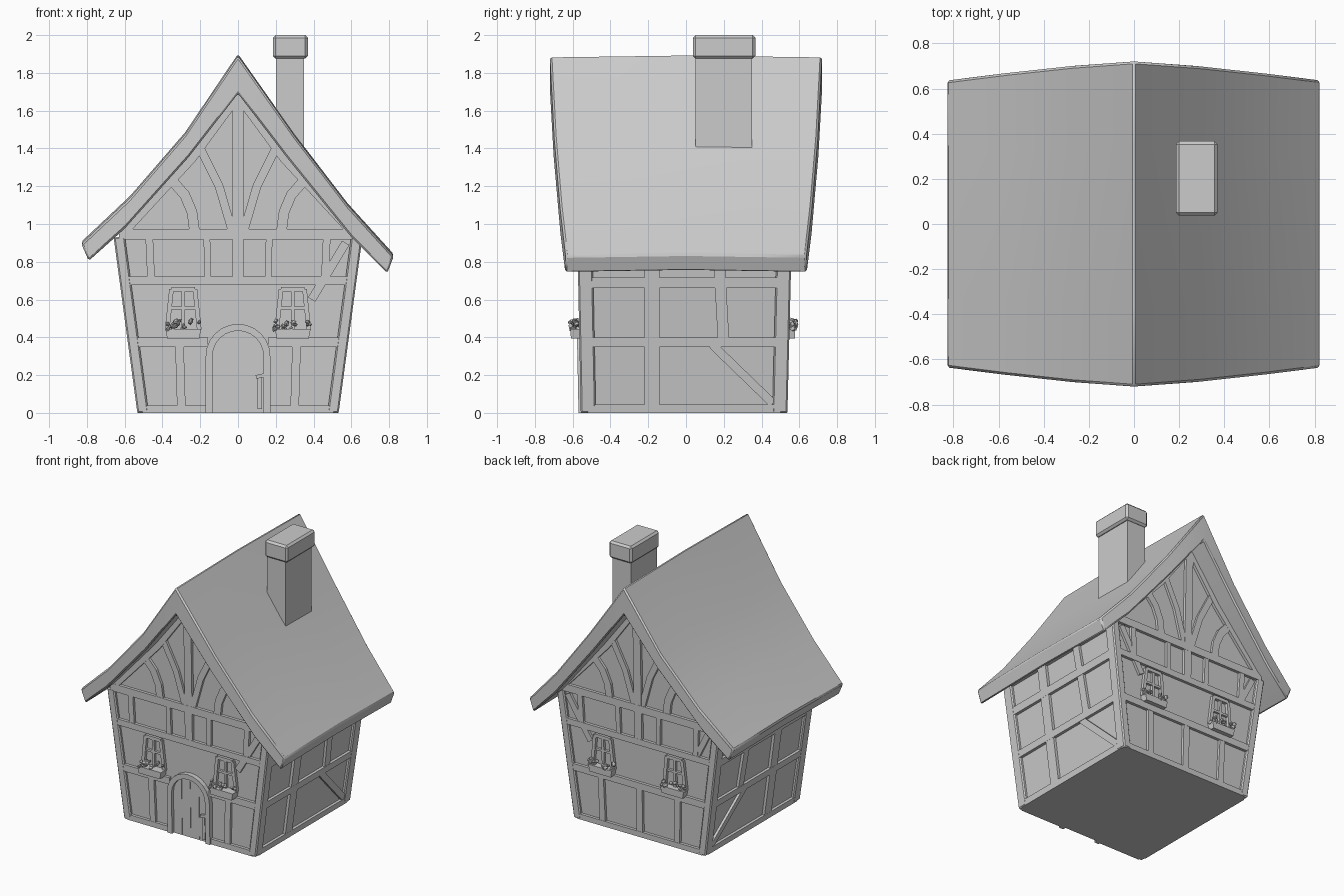
import bpy, bmesh, math, random
from mathutils import Vector, Matrix

random.seed(4)
cube = bpy.data.objects.get("Cube")
if cube:
    bpy.data.objects.remove(cube, do_unlink=True)

grey = bpy.data.materials.new("plain_grey")
grey.use_nodes = True
grey.diffuse_color = (0.6, 0.6, 0.6, 1)
grey.node_tree.nodes["Principled BSDF"].inputs["Base Color"].default_value = (0.6, 0.6, 0.6, 1)


def finish(name, bm, bevel=0):
    bmesh.ops.recalc_face_normals(bm, faces=bm.faces)
    mesh = bpy.data.meshes.new(name)
    bm.to_mesh(mesh)
    bm.free()
    mesh.materials.append(grey)
    ob = bpy.data.objects.new(name, mesh)
    bpy.context.collection.objects.link(ob)
    if bevel:
        mod = ob.modifiers.new("soft_edges", "BEVEL")
        mod.width = bevel
        mod.segments = 1
        mod.limit_method = "ANGLE"
    return ob


# Leaning wall surfaces: u runs along the wall, d goes inward
def half_width(z):
    return 0.533 + 0.135 * z


def front(u, z, d):
    return Vector((u, -(0.557 + 0.02 * z) + d, z))


def back(u, z, d):
    return Vector((u, 0.537 + 0.025 * z - d, z))


def side_wall(sign):
    return lambda u, z, d: Vector((sign * (half_width(z) - d), u, z))


def plate(bm, wall, pts, top=0.0, base=0.03):
    """Extrude an outline lying on a wall."""
    outer = [bm.verts.new(wall(u, z, top)) for u, z in pts]
    inner = [bm.verts.new(wall(u, z, base)) for u, z in pts]
    bm.faces.new(outer)
    bm.faces.new(inner[::-1])
    n = len(pts)
    for i in range(n):
        j = (i + 1) % n
        bm.faces.new((outer[i], inner[i], inner[j], outer[j]))


def beam(bm, wall, path, width, top=0.0, base=0.03):
    """Timber following a path on a wall."""
    path = [Vector(p) for p in path]
    left, right = [], []
    for i, p in enumerate(path):
        t = (path[min(i + 1, len(path) - 1)] - path[max(i - 1, 0)]).normalized()
        n = Vector((-t.y, t.x)) * width / 2
        left.append(p + n)
        right.append(p - n)
    for i in range(len(path) - 1):
        plate(bm, wall, [left[i], left[i + 1], right[i + 1], right[i]], top, base)


# Plaster body
bm = bmesh.new()
half = [(half_width(0) - 0.022, 0), (half_width(0.92) - 0.022, 0.92), (0.26, 1.42)]
outline = half + [(0, 1.76)] + [(-x, z) for x, z in reversed(half)]
rings = [[bm.verts.new(w(x, z, 0.022)) for x, z in outline] for w in (front, back)]
for ring in rings:
    bm.faces.new(ring)
for i in range(len(outline)):
    j = (i + 1) % len(outline)
    bm.faces.new((rings[0][i], rings[0][j], rings[1][j], rings[1][i]))
finish("plaster_walls", bm)

# Corner posts
bm = bmesh.new()
for sx in (-1, 1):
    for wall in (front, back):
        rows = []
        for z in (0, 0.93):
            w, y = half_width(z), wall(0, z, 0).y
            yi = y - math.copysign(0.08, y)
            rows.append([bm.verts.new((sx * a, b, z)) for a, b in
                         ((w, y), (w - 0.06, y), (w - 0.06, yi), (w, yi))])
        bm.faces.new(rows[0])
        bm.faces.new(rows[1])
        for i in range(4):
            j = (i + 1) % 4
            bm.faces.new((rows[0][i], rows[0][j], rows[1][j], rows[1][i]))
finish("corner_posts", bm, 0.008)

# Gable timbers, front and back
for name, wall in (("front_timbers", front), ("back_timbers", back)):
    bm = bmesh.new()
    for z, w in ((0.02, 0.04), (0.375, 0.05), (0.7, 0.045), (0.945, 0.055)):
        x = half_width(z) - 0.03
        if wall is front and z < 0.5:
            for s in (-1, 1):
                beam(bm, wall, [(s * 0.16, z), (s * x, z)], w, 0.001)
        else:
            beam(bm, wall, [(-x, z), (x, z)], w, 0.001)
    beam(bm, wall, [(0, 0.72), (0, 1.72)], 0.06, 0.002)
    for s in (-1, 1):
        beam(bm, wall, [(s * 0.3, 0.03), (s * 0.31, 0.36)], 0.045, 0.003)
        beam(bm, wall, [(s * 0.46, 0.71), (s * 0.47, 0.93)], 0.04, 0.003)
        beam(bm, wall, [(s * 0.16, 0.71), (s * 0.165, 0.93)], 0.035, 0.003)
        # curved braces and leaning struts
        arc = [(s * (0.17 + 0.22 * (1 - math.cos(a))), 0.96 + 0.3 * math.sin(a))
               for a in (0, 0.35, 0.7, 1.05, 1.3)]
        beam(bm, wall, [(s * 0.03, 0.96), (s * 0.1, 1.2), (s * 0.2, 1.4)], 0.045, 0.004)
        beam(bm, wall, [(s * 0.06 + x, z) for x, z in arc], 0.055, 0.003)
        beam(bm, wall, [(s * 0.62, 0.95), (s * 0.25, 1.35), (0, 1.69)], 0.06, 0.002)
    beam(bm, wall, [(0.57, 0.9), (0.39, 0.6)], 0.045, 0.004)
    if wall is back:
        beam(bm, wall, [(0, 0.03), (0, 0.36)], 0.05, 0.003)
        beam(bm, wall, [(-0.56, 0.9), (-0.46, 0.7)], 0.04, 0.004)
    finish(name, bm)

# Side timbers
for name, sign in (("left_timbers", 1), ("right_timbers", -1)):
    wall = side_wall(sign)
    bm = bmesh.new()
    for z, w in ((0.022, 0.044), (0.375, 0.05), (0.69, 0.055), (0.9, 0.05)):
        beam(bm, wall, [(-0.52, z), (0.5, z)], w, 0.001)
    beam(bm, wall, [(-0.18, 0.03), (-0.18, 0.9)], 0.08, 0.002)
    beam(bm, wall, [(0.2, 0.36), (0.17, 0.9)], 0.06, 0.003)
    beam(bm, wall, [(0.14, 0.36), (0.46, 0.05)], 0.045, 0.004)
    finish(name, bm)

# Roof slab: concave slopes, overhang longest at the ridge
upper = [(-0.83, 0.905), (-0.57, 1.15), (-0.28, 1.485), (0, 1.9),
         (0.3, 1.475), (0.58, 1.11), (0.825, 0.84)]
under = [(-0.79, 0.815), (-0.6, 0.985), (-0.26, 1.365), (0, 1.7),
         (0.26, 1.36), (0.6, 0.94), (0.79, 0.75)]
bm = bmesh.new()
rows = []
for f in (-1, -0.5, 0, 0.5, 1):
    row = []
    for x, z in upper + under[::-1]:
        y = 0.72 - 0.125 * (abs(x) / 0.83) ** 1.3 * 0.68
        row.append(bm.verts.new((x, f * y, z - 0.01 * abs(f))))
    rows.append(row)
n = len(rows[0])
for a, b in zip(rows, rows[1:]):
    for i in range(n):
        j = (i + 1) % n
        bm.faces.new((a[i], a[j], b[j], b[i]))
for row in (rows[0], rows[-1]):
    for i in range(len(upper) - 1):
        bm.faces.new((row[i], row[i + 1], row[n - 2 - i], row[n - 1 - i]))
roof = finish("roof", bm, 0.01)
bpy.context.view_layer.objects.active = roof
roof.select_set(True)
bpy.ops.object.shade_smooth_by_angle(angle=math.radians(30))
roof.select_set(False)


def box(name, lo, hi, bevel=0):
    lo, hi = Vector(lo), Vector(hi)
    bm = bmesh.new()
    size = Matrix.Diagonal((*(hi - lo), 1))
    bmesh.ops.create_cube(bm, size=1, matrix=Matrix.Translation((lo + hi) / 2) @ size)
    return finish(name, bm, bevel)


# Chimney
box("chimney_stack", (0.2, 0.05, 1.3), (0.35, 0.35, 1.9))
box("chimney_cap", (0.185, 0.037, 1.875), (0.37, 0.367, 2.0), 0.014)

# Arched door
def arch(r, spring):
    curve = [(r * math.cos(a * math.pi / 12), spring + r * math.sin(a * math.pi / 12))
             for a in range(13)]
    return [(r, 0)] + curve + [(-r, 0)]


bm = bmesh.new()
beam(bm, front, arch(0.153, 0.3), 0.036, -0.012)
finish("door_frame", bm)
bm = bmesh.new()
plate(bm, front, arch(0.138, 0.3), 0.012)
for x in (-0.07, 0, 0.07):
    beam(bm, front, [(x, 0.01), (x, 0.41)], 0.006, 0.009)
finish("door", bm)
bm = bmesh.new()
beam(bm, front, [(0.115, 0.02), (0.115, 0.19)], 0.022, -0.004)
beam(bm, front, [(0.095, 0.19), (0.14, 0.2)], 0.02, -0.012)
finish("door_handle", bm)

# Windows with flower boxes
for label, wall, reach in (("front", front, 0.045), ("back", back, 0.03)):
    for s, end in ((-1, "right"), (1, "left")):
        cx = s * 0.29
        bm = bmesh.new()
        corners = [(cx - 0.085, 0.44), (cx - 0.062, 0.655), (cx + 0.062, 0.655), (cx + 0.085, 0.44)]
        for a, b in zip(corners, corners[1:]):
            beam(bm, wall, [a, b], 0.024, 0.0)
        beam(bm, wall, [(cx, 0.44), (cx, 0.65)], 0.018, 0.004)
        beam(bm, wall, [(cx - 0.07, 0.555), (cx + 0.07, 0.555)], 0.016, 0.005)
        finish(f"{label}_{end}_window", bm)

        bm = bmesh.new()
        plate(bm, wall, [(cx - 0.085, 0.395), (cx - 0.095, 0.445),
                         (cx + 0.095, 0.445), (cx + 0.085, 0.395)], -reach, 0.02)
        finish(f"{label}_{end}_flower_box", bm)

        bm = bmesh.new()
        for i in range(16):
            p = wall(cx + random.uniform(-0.1, 0.1), random.uniform(0.44, 0.49),
                     random.uniform(-reach, -0.005))
            turn = Matrix.Rotation(random.uniform(0, 3), 4, (1, 1, 0.5))
            flat = Matrix.Diagonal((1, 0.9, 0.6, 1))
            bmesh.ops.create_icosphere(bm, subdivisions=1, radius=random.uniform(0.013, 0.023),
                                       matrix=Matrix.Translation(p) @ turn @ flat)
        finish(f"{label}_{end}_flowers", bm)
